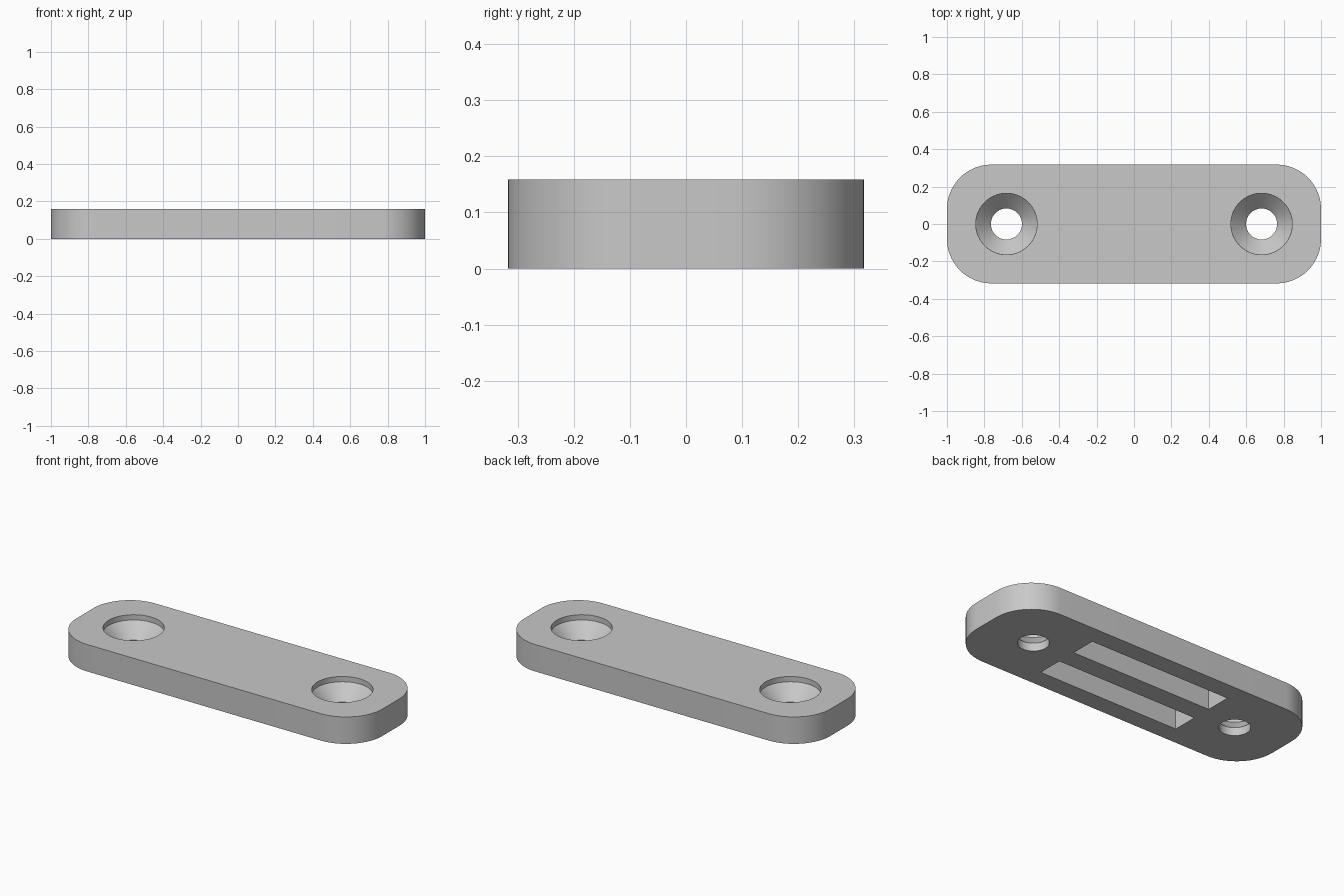
import bpy, bmesh, math

if "Cube" in bpy.data.objects:
    bpy.data.objects.remove(bpy.data.objects["Cube"])

LENGTH, WIDTH, THICK, CORNER = 2.0, 0.635, 0.159, 0.238
HOLE_X, HOLE_R, SINK_R = 0.682, 0.083, 0.164
SLOT_DEPTH = 0.127


def add_mesh(name, bm):
    bmesh.ops.recalc_face_normals(bm, faces=bm.faces[:])
    mesh = bpy.data.meshes.new(name)
    bm.to_mesh(mesh)
    bm.free()
    obj = bpy.data.objects.new(name, mesh)
    bpy.context.collection.objects.link(obj)
    return obj


def rounded_plate(name, steps=16):
    bm = bmesh.new()
    cx, cy = LENGTH / 2 - CORNER, WIDTH / 2 - CORNER
    verts = []
    for q, (sx, sy) in enumerate([(1, 1), (-1, 1), (-1, -1), (1, -1)]):
        for i in range(steps + 1):
            a = math.pi / 2 * (q + i / steps)
            verts.append(bm.verts.new((sx * cx + CORNER * math.cos(a),
                                       sy * cy + CORNER * math.sin(a), 0)))
    face = bm.faces.new(verts)
    top = bmesh.ops.extrude_face_region(bm, geom=[face])["geom"]
    bmesh.ops.translate(bm, vec=(0, 0, THICK),
                        verts=[v for v in top if isinstance(v, bmesh.types.BMVert)])
    return add_mesh(name, bm)


def lathe(name, profile, x, sides=64):
    bm = bmesh.new()
    rings = [[bm.verts.new((x + r * math.cos(math.tau * i / sides),
                            r * math.sin(math.tau * i / sides), z))
              for i in range(sides)] for r, z in profile]
    for low, high in zip(rings, rings[1:]):
        for i in range(sides):
            j = (i + 1) % sides
            bm.faces.new((low[i], low[j], high[j], high[i]))
    bm.faces.new(rings[0])
    bm.faces.new(rings[-1])
    return add_mesh(name, bm)


def box(name, x0, x1, y0, y1, z0, z1):
    bm = bmesh.new()
    bmesh.ops.create_cube(bm, size=1)
    for v in bm.verts:
        v.co = ((x0 + x1) / 2 + v.co.x * (x1 - x0),
                (y0 + y1) / 2 + v.co.y * (y1 - y0),
                (z0 + z1) / 2 + v.co.z * (z1 - z0))
    return add_mesh(name, bm)


# Flat bar with rounded corners
plate = rounded_plate("mounting_plate")
grey = bpy.data.materials.new("light grey")
grey.diffuse_color = (0.58, 0.58, 0.58, 1)
grey.use_nodes = True
grey.node_tree.nodes["Principled BSDF"].inputs["Base Color"].default_value = grey.diffuse_color
plate.data.materials.append(grey)

# Countersunk screw holes and the two long pockets underneath
screw_profile = [(HOLE_R, -0.05), (HOLE_R, 0.047), (SINK_R, 0.128), (SINK_R, THICK + 0.05)]
cutters = []
for side in (-1, 1):
    cutters.append(lathe("screw_hole_cutter", screw_profile, side * HOLE_X))
    y0, y1 = sorted((side * 0.058, side * 0.208))
    cutters.append(box("pocket_cutter", -0.457, 0.457, y0, y1, -0.05, SLOT_DEPTH))

bpy.context.view_layer.objects.active = plate
plate.select_set(True)
for cutter in cutters:
    mod = plate.modifiers.new("cut", 'BOOLEAN')
    mod.operation, mod.solver, mod.object = 'DIFFERENCE', 'EXACT', cutter
    bpy.ops.object.modifier_apply(modifier=mod.name)
    bpy.data.objects.remove(cutter)

# Smooth round walls, crisp edges
bpy.ops.object.shade_smooth_by_angle(angle=math.radians(30))
